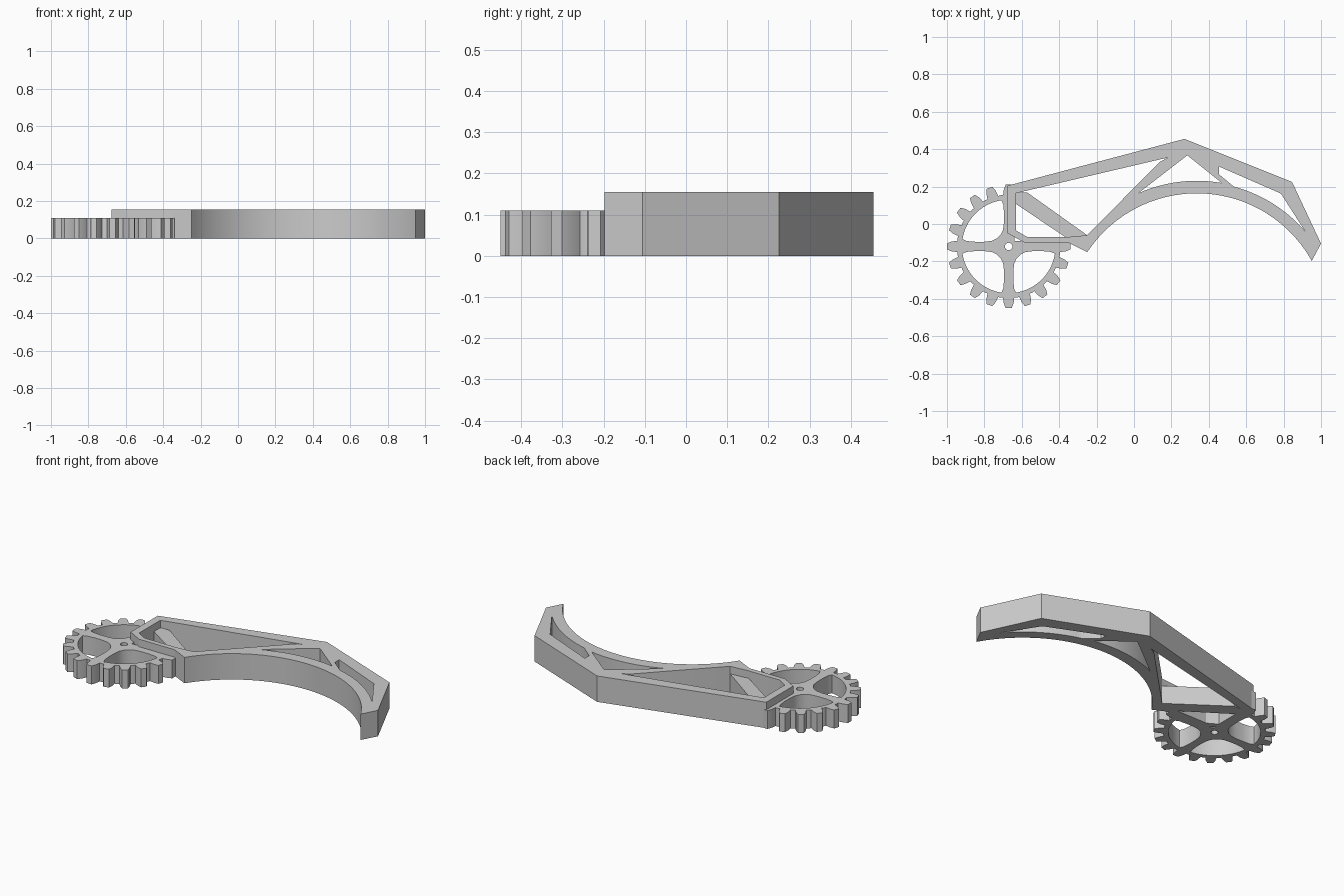
import bpy
from math import cos, sin, pi, radians

cube = bpy.data.objects.get("Cube")
if cube:
    bpy.data.objects.remove(cube, do_unlink=True)

grey = bpy.data.materials.new("light_grey")
grey.use_nodes = True
colour = (0.6, 0.6, 0.6, 1)
grey.diffuse_color = colour
grey.node_tree.nodes["Principled BSDF"].inputs["Base Color"].default_value = colour


def arc(centre, r, start, end, steps):
    """Points along a circular arc, angles in degrees."""
    angles = [radians(start + (end - start) * i / steps) for i in range(steps + 1)]
    return [(centre[0] + r * cos(a), centre[1] + r * sin(a)) for a in angles]


def turn(points, angle, centre):
    """Rotate local points and move them to a centre."""
    c, s = cos(angle), sin(angle)
    return [(centre[0] + x * c - y * s, centre[1] + x * s + y * c) for x, y in points]


def plate(name, loops, height):
    """Extruded flat plate; the first loop is the outline, the rest are holes."""
    curve = bpy.data.curves.new(name, "CURVE")
    curve.dimensions = "2D"
    curve.fill_mode = "BOTH"
    curve.extrude = height / 2
    for loop in loops:
        spline = curve.splines.new("POLY")
        spline.points.add(len(loop) - 1)
        for point, (x, y) in zip(spline.points, loop):
            point.co = (x, y, 0, 1)
        spline.use_cyclic_u = True
    obj = bpy.data.objects.new(name, curve)
    bpy.context.collection.objects.link(obj)
    obj.location.z = height / 2
    bpy.ops.object.select_all(action="DESELECT")
    obj.select_set(True)
    bpy.context.view_layer.objects.active = obj
    bpy.ops.object.convert(target="MESH")
    obj = bpy.context.object
    bpy.ops.object.mode_set(mode="EDIT")
    bpy.ops.mesh.select_all(action="SELECT")
    bpy.ops.mesh.remove_doubles(threshold=0.0001)
    bpy.ops.mesh.normals_make_consistent(inside=False)
    bpy.ops.object.mode_set(mode="OBJECT")
    obj.data.materials.clear()
    obj.data.materials.append(grey)
    bpy.ops.object.shade_smooth_by_angle(angle=radians(25))
    return obj


# Curved arm with three truss openings
bow = (0.336, -0.539)
outline = [(-0.675, -0.05), (-0.675, 0.205), (0.27, 0.455), (0.845, 0.225), (1.0, -0.105)]
outline += arc(bow, 0.703, 29.1, 146.4, 40)
outline += [(-0.35, -0.1), (-0.585, -0.1)]
long_opening = [(-0.63, 0.165), (0.18, 0.355), (0.135, 0.33), (-0.25, -0.06),
                (-0.36, -0.07), (-0.57, -0.07), (-0.63, -0.035)]
middle_opening = [(0.285, 0.367)] + arc(bow, 0.77, 80, 114, 14)
end_opening = [(0.455, 0.307), (0.785, 0.163)] + arc(bow, 0.765, 40.8, 75, 14) + [(0.455, 0.265)]
plate("curved_arm", [outline, long_opening, middle_opening, end_opening], 0.155)

# Lower diagonal brace inside the long opening
plate("diagonal_brace", [[(-0.635, 0.168), (-0.57, 0.168), (-0.25, -0.06),
                          (-0.36, -0.075), (-0.635, 0.11)]], 0.11)

# Three-quarter toothed wheel, open where the arm sits
hub = (-0.67, -0.12)
tooth = [(0.274, -0.043), (0.274, -0.03), (0.305, -0.026), (0.33, -0.016),
         (0.33, 0.016), (0.305, 0.026), (0.274, 0.03)]
wheel = []
for k in range(5, 21):
    wheel += turn(tooth, k * pi / 10, hub)
wheel += turn([(0.1, 0.03), (0.03, 0.03), (0.03, 0.1)], 0, hub)

# Window between two flared spokes, mirrored about its diagonal
side = [(0.225, 0.029), (0.18, 0.025), (0.13, 0.025), (0.09, 0.03), (0.065, 0.042)]
window = arc((0, 0), 0.25, 81, 9, 18) + side + [(y, x) for x, y in reversed(side)]
loops = [wheel] + [turn(window, q * pi / 2, hub) for q in (1, 2, 3)]
loops.append(arc(hub, 0.02, 0, 345, 23))
plate("toothed_wheel", loops, 0.11)
